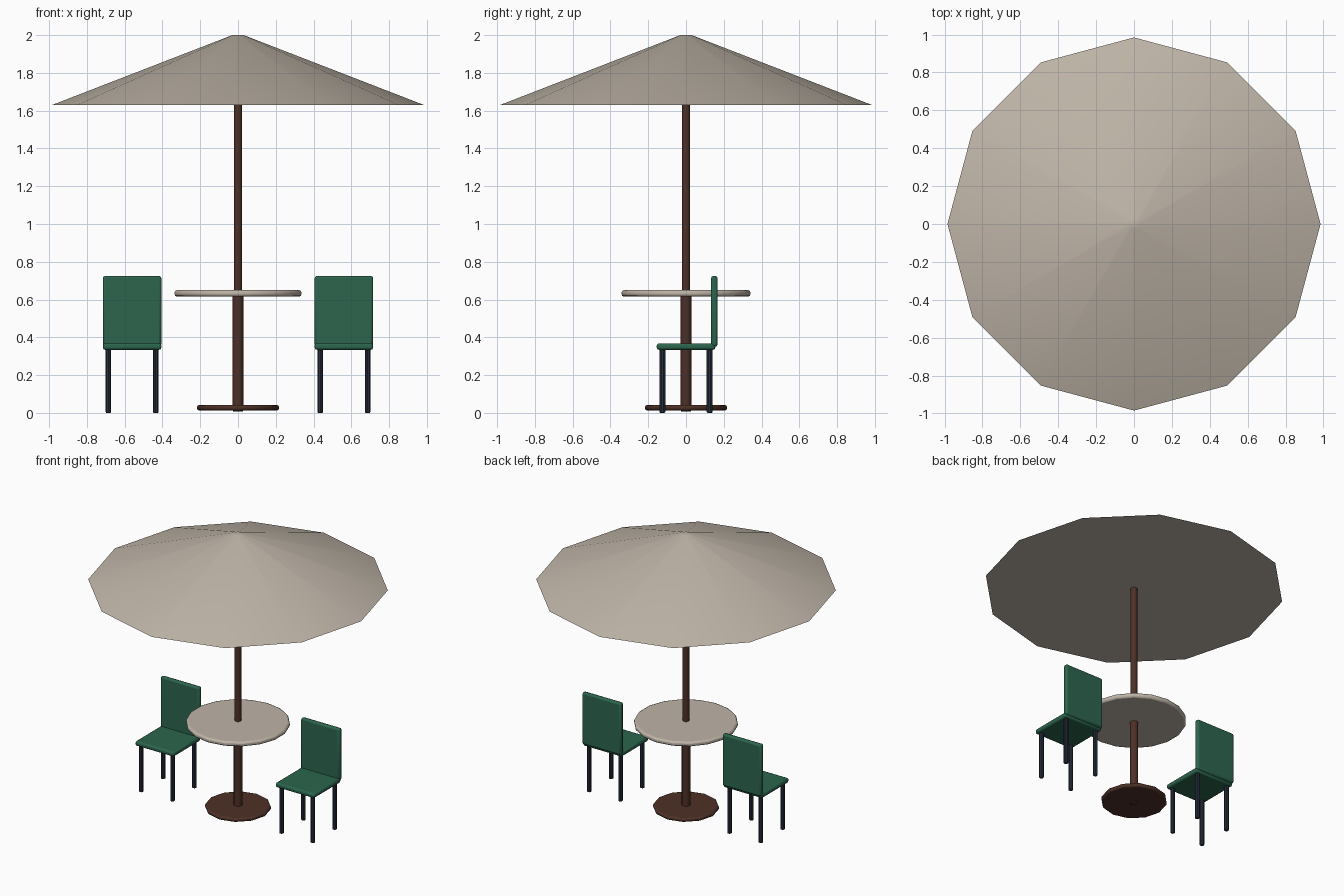
import bpy, math

if "Cube" in bpy.data.objects:
    bpy.data.objects.remove(bpy.data.objects["Cube"])


def material(name, rgb):
    m = bpy.data.materials.new(name)
    m.diffuse_color = (*rgb, 1)
    m.use_nodes = True
    m.node_tree.nodes["Principled BSDF"].inputs["Base Color"].default_value = m.diffuse_color
    return m


CREAM = material("cream", (0.52, 0.46, 0.39))
GREEN = material("green", (0.025, 0.13, 0.075))
BROWN = material("brown", (0.075, 0.03, 0.02))
STEEL = material("dark_steel", (0.022, 0.03, 0.05))


def finish(name, mat, bevel=0.0, segments=2):
    ob = bpy.context.object
    ob.name = name
    ob.data.materials.append(mat)
    bpy.ops.object.transform_apply(location=False, rotation=False, scale=True)
    if bevel:
        b = ob.modifiers.new("bevel", 'BEVEL')
        b.width, b.segments = bevel, segments
        b.limit_method = 'ANGLE'
        b.angle_limit = math.radians(40)
    bpy.ops.object.shade_smooth_by_angle(angle=math.radians(35))
    return ob


def cylinder(name, mat, r, z0, z1, sides, x=0, y=0, bevel=0.0):
    bpy.ops.mesh.primitive_cylinder_add(vertices=sides, radius=r, depth=z1 - z0,
                                        location=(x, y, (z0 + z1) / 2))
    return finish(name, mat, bevel)


def box(name, mat, size, loc, bevel):
    bpy.ops.mesh.primitive_cube_add(size=1, location=loc)
    bpy.context.object.scale = size
    return finish(name, mat, bevel)


# Parasol: base, two-part pole and closed twelve-sided canopy
cylinder("parasol_base", BROWN, 0.217, 0.013, 0.041, 12, bevel=0.01)
cylinder("lower_pole", BROWN, 0.028, 0.008, 0.63, 12, bevel=0.004)
cylinder("upper_pole", BROWN, 0.022, 0.6, 1.66, 12)
bpy.ops.mesh.primitive_cone_add(vertices=12, radius1=0.985, radius2=0.03,
                                depth=0.37, location=(0, 0, 1.815))
finish("canopy", CREAM)

# Round table top
cylinder("table_top", CREAM, 0.341, 0.616, 0.65, 18, bevel=0.012)

# Two chairs, both facing the front
for side, cx in (("left", -0.561), ("right", 0.561)):
    box(f"{side}_chair_seat", GREEN, (0.31, 0.31, 0.034), (cx, 0, 0.351), 0.012)
    box(f"{side}_chair_back", GREEN, (0.31, 0.034, 0.375), (cx, 0.15, 0.5375), 0.012)
    for dx in (-0.125, 0.125):
        for dy in (-0.125, 0.125):
            cylinder(f"{side}_chair_leg", STEEL, 0.0155, 0, 0.345, 10,
                     cx + dx, dy, bevel=0.005)
